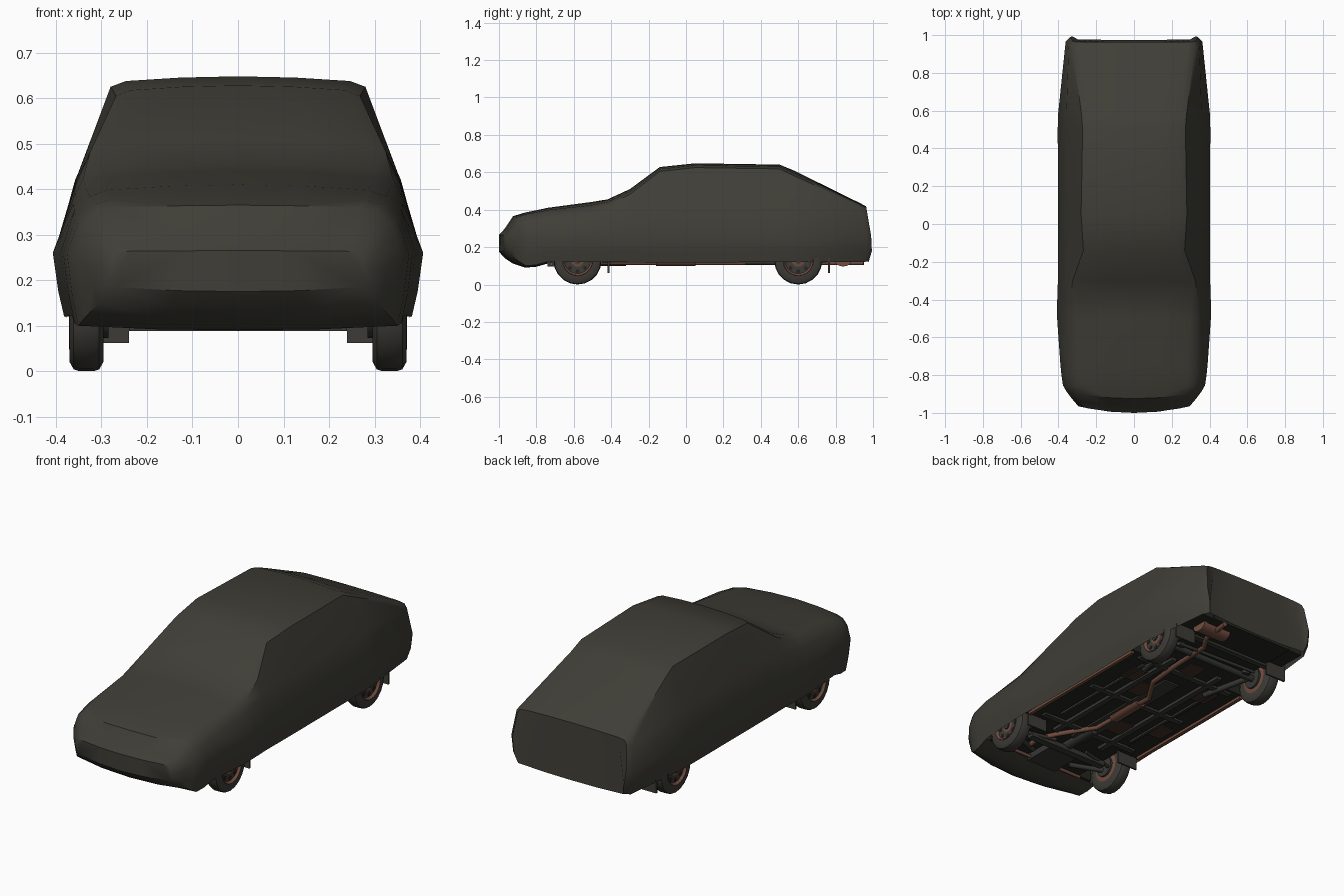
import bpy, bmesh, math
from mathutils import Vector

if "Cube" in bpy.data.objects:
    bpy.data.objects.remove(bpy.data.objects["Cube"])


def material(name, r, g, b):
    m = bpy.data.materials.new(name)
    m.diffuse_color = (r, g, b, 1)
    m.use_nodes = True
    m.node_tree.nodes["Principled BSDF"].inputs["Base Color"].default_value = m.diffuse_color
    return m


CLOTH = material("dark olive cloth", 0.050, 0.048, 0.038)
RUBBER = material("tyre rubber", 0.046, 0.044, 0.037)
FLOOR = material("underbody black", 0.018, 0.018, 0.015)
METAL = material("underbody grey", 0.038, 0.038, 0.034)
RUST = material("rusty copper", 0.17, 0.075, 0.05)
PATCH = material("dark brown", 0.055, 0.028, 0.020)


def finish(name, bm, mat, smooth=None, mirror=False):
    bmesh.ops.recalc_face_normals(bm, faces=bm.faces)
    me = bpy.data.meshes.new(name)
    bm.to_mesh(me)
    bm.free()
    me.materials.append(mat)
    ob = bpy.data.objects.new(name, me)
    bpy.context.collection.objects.link(ob)
    if smooth:
        bpy.ops.object.select_all(action='DESELECT')
        ob.select_set(True)
        bpy.context.view_layer.objects.active = ob
        bpy.ops.object.shade_smooth_by_angle(angle=math.radians(smooth))
    if mirror:
        mod = ob.modifiers.new("Mirror", 'MIRROR')
        mod.merge_threshold = 0.0005
    return ob


def box(name, x0, x1, y0, y1, z0, z1, mat, mirror=False):
    bm = bmesh.new()
    bmesh.ops.create_cube(bm, size=1)
    for v in bm.verts:
        v.co = Vector(((x0 + x1) / 2 + v.co.x * (x1 - x0),
                       (y0 + y1) / 2 + v.co.y * (y1 - y0),
                       (z0 + z1) / 2 + v.co.z * (z1 - z0)))
    return finish(name, bm, mat, mirror=mirror)


def rod(name, a, b, r, mat, mirror=False, segs=12, squash=1.0):
    a, b = Vector(a), Vector(b)
    d = b - a
    bm = bmesh.new()
    bmesh.ops.create_cone(bm, cap_ends=True, segments=segs, radius1=r, radius2=r, depth=d.length)
    q = d.to_track_quat('Z', 'Y')
    for v in bm.verts:
        p = q @ v.co
        p.z *= squash
        v.co = p + (a + b) / 2
    return finish(name, bm, mat, 40, mirror)


def lathe(name, profile, centre, mat, segs=20):
    # revolve (x offset, radius) pairs about a sideways axle
    bm = bmesh.new()
    rings = []
    for x, r in profile:
        rings.append([bm.verts.new((centre[0] + x,
                                    centre[1] + r * math.cos(2 * math.pi * k / segs),
                                    centre[2] + r * math.sin(2 * math.pi * k / segs)))
                      for k in range(segs)])
    for p, q in zip(rings, rings[1:]):
        for k in range(segs):
            n = (k + 1) % segs
            bm.faces.new((p[k], p[n], q[n], q[k]))
    bm.faces.new(rings[0])
    bm.faces.new(rings[-1])
    return finish(name, bm, mat, 40, True)


# Draped cover: half cross-sections lofted from nose to tail, then mirrored
# y, top z, roof edge x, z, shoulder x, z, widest x, hem z
STATIONS = [
    (-1.00, .265, .270, .262, .288, .250, .295, .185),
    (-.968, .300, .295, .292, .318, .275, .330, .150),
    (-.925, .365, .305, .352, .335, .325, .358, .122),
    (-.860, .385, .318, .366, .350, .330, .376, .100),
    (-.800, .397, .322, .374, .356, .340, .384, .105),
    (-.740, .410, .326, .384, .360, .350, .390, .122),
    (-.500, .442, .336, .405, .362, .370, .407, .120),
    (-.420, .455, .340, .425, .362, .380, .407, .120),
    (-.300, .510, .325, .482, .357, .410, .403, .120),
    (-.140, .628, .268, .605, .355, .420, .402, .118),
    (.050, .648, .280, .625, .356, .420, .402, .118),
    (.500, .641, .272, .618, .357, .420, .404, .120),
    (.580, .608, .278, .580, .358, .420, .402, .120),
    (.935, .433, .325, .417, .346, .390, .362, .120),
    (.963, .418, .312, .408, .325, .385, .338, .125),
]


def section(y, zt, xr, zr, xs, zs, xm, zb):
    zm = .23 if y < -.95 else .26
    xb = xm - .025
    d = zt - zr
    pts = [(0, zt), (.45 * xr, zt - .12 * d), (.88 * xr, zt - .45 * d), (xr, zr), (xs, zs), (xm, zm),
           (xm - .012, zb + .4 * (zm - zb)), (xb, zb), (.5 * xb, zb - .008), (0, zb - .01)]
    bow = .05 * min(1, max(0, (-.85 - y) / .1))
    out = []
    for x, z in pts:
        yy = y + bow * (x / .35) ** 2
        if y > .9:
            # tail panel leans outward toward the bottom, then tucks under
            yy += .17 * (zt - max(z, .20)) - .3 * max(0, .20 - z)
        out.append((x, yy, z))
    return out


bm = bmesh.new()
rows = [[bm.verts.new(p) for p in section(*s)] for s in STATIONS]
for i, (a, b) in enumerate(zip(rows, rows[1:])):
    for k in range(9 if i < 5 else 7):
        bm.faces.new((a[k], a[k + 1], b[k + 1], b[k]))
for r in (rows[0], rows[-1]):
    for k in range(4):
        bm.faces.new((r[k], r[k + 1], r[8 - k], r[9 - k]))
bmesh.ops.delete(bm, geom=[v for v in bm.verts if not v.link_faces], context='VERTS')
finish("car_cover", bm, CLOTH, 38, True)

# Wheels: tyre, dished rim, dark slots and hub
TYRE = [(-.036, .080), (-.037, .108), (-.028, .124), (-.015, .128), (.015, .128),
        (.028, .124), (.037, .108), (.036, .080), (.026, .078)]
RIM = [(-.037, .076), (-.034, .083), (.034, .083), (.038, .080), (.026, .070), (.022, .045), (.028, .028)]
for end, wy in (("front", -.58), ("rear", .60)):
    c = (.333, wy, .128)
    lathe(end + "_tyre", TYRE, c, RUBBER)
    lathe(end + "_rim", RIM, c, RUST)
    rod(end + "_hub", (.355, wy, .128), (.368, wy, .128), .018, METAL, True)
    rod(end + "_brake_drum", (.285, wy, .128), (.298, wy, .128), .055, METAL, True, 16)
    for k in range(8):
        t = 2 * math.pi * k / 8
        y, z = wy + .057 * math.cos(t), .128 + .057 * math.sin(t)
        rod(end + "_rim_slot", (.352, y, z), (.3615, y, z), .011, FLOOR, True, 8)
    # mud flap behind each wheel
    box(end + "_mud_flap", .24, .362, wy + .160, wy + .170, .062, .16, RUBBER, True)

# Floor, with gaps left as wheel wells
box("floor_pan", -.25, .25, -.84, .94, .130, .29, FLOOR)
box("side_floor", .249, .378, -.42, .43, .128, .28, FLOOR, True)
box("rear_corner_floor", .249, .335, .775, .93, .135, .28, FLOOR, True)
box("front_corner_floor", .249, .335, -.84, -.74, .130, .28, FLOOR, True)
box("sill_strip", .352, .370, -.40, .42, .114, .130, RUST, True)

# Raised ribs and members under the floor
box("chassis_rail", .135, .165, -.45, .50, .114, .131, METAL, True)
box("floor_rib", .22, .235, -.30, .35, .120, .131, METAL, True)
box("transmission_tunnel", -.045, .045, -.45, .30, .121, .131, METAL)
for i, y in enumerate((-.36, .02, .40, .74)):
    box("cross_member_%d" % i, -.30, .30, y - .015, y + .015, .117, .131, METAL)
for i, (x, y) in enumerate(((0, .46), (-.28, -.12), (-.22, .30), (.20, .25), (.09, .15), (-.09, -.22))):
    box("brown_patch_%d" % i, x - .045, x + .045, y - .06, y + .06, .124, .129, PATCH)

# Front suspension and engine
box("front_subframe", -.24, .24, -.56, -.52, .088, .115, METAL)
box("engine_sump", -.09, .09, -.74, -.57, .095, .135, METAL)
rod("gearbox", (0, -.55, .128), (0, -.32, .128), .028, METAL)
rod("front_control_arm", (.12, -.66, .112), (.30, -.59, .112), .013, METAL, True)
rod("front_track_rod", (.10, -.50, .108), (.30, -.55, .112), .009, METAL, True)
rod("front_anti_roll_bar", (-.24, -.72, .110), (.24, -.72, .110), .009, RUST)

# Rear suspension
rod("rear_axle", (-.30, .60, .125), (.30, .60, .125), .018, METAL)
rod("rear_trailing_arm", (.20, .32, .120), (.26, .60, .118), .015, METAL, True)
rod("rear_link", (-.24, .67, .116), (.24, .65, .116), .009, METAL)
rod("rear_damper", (.22, .63, .115), (.22, .66, .22), .022, METAL, True)

# Exhaust pipe with two silencers
cu = bpy.data.curves.new("exhaust_pipe", 'CURVE')
cu.dimensions = '3D'
cu.bevel_depth = .013
cu.bevel_resolution = 2
cu.use_fill_caps = True
path = [(.16, -.64), (.17, -.56), (.12, -.46), (.01, -.28), (0, .12), (.09, .26),
        (.11, .46), (.12, .70), (.17, .78), (.19, .95)]
sp = cu.splines.new('POLY')
sp.points.add(len(path) - 1)
for p, (x, y) in zip(sp.points, path):
    p.co = (x, y, .116, 1)
cu.materials.append(RUST)
bpy.context.collection.objects.link(bpy.data.objects.new("exhaust_pipe", cu))
rod("middle_silencer", (0, -.16, .118), (0, .05, .118), .032, RUST, squash=.6)
rod("rear_silencer", (.10, .84, .128), (.27, .84, .128), .045, RUST, segs=16, squash=.7)
